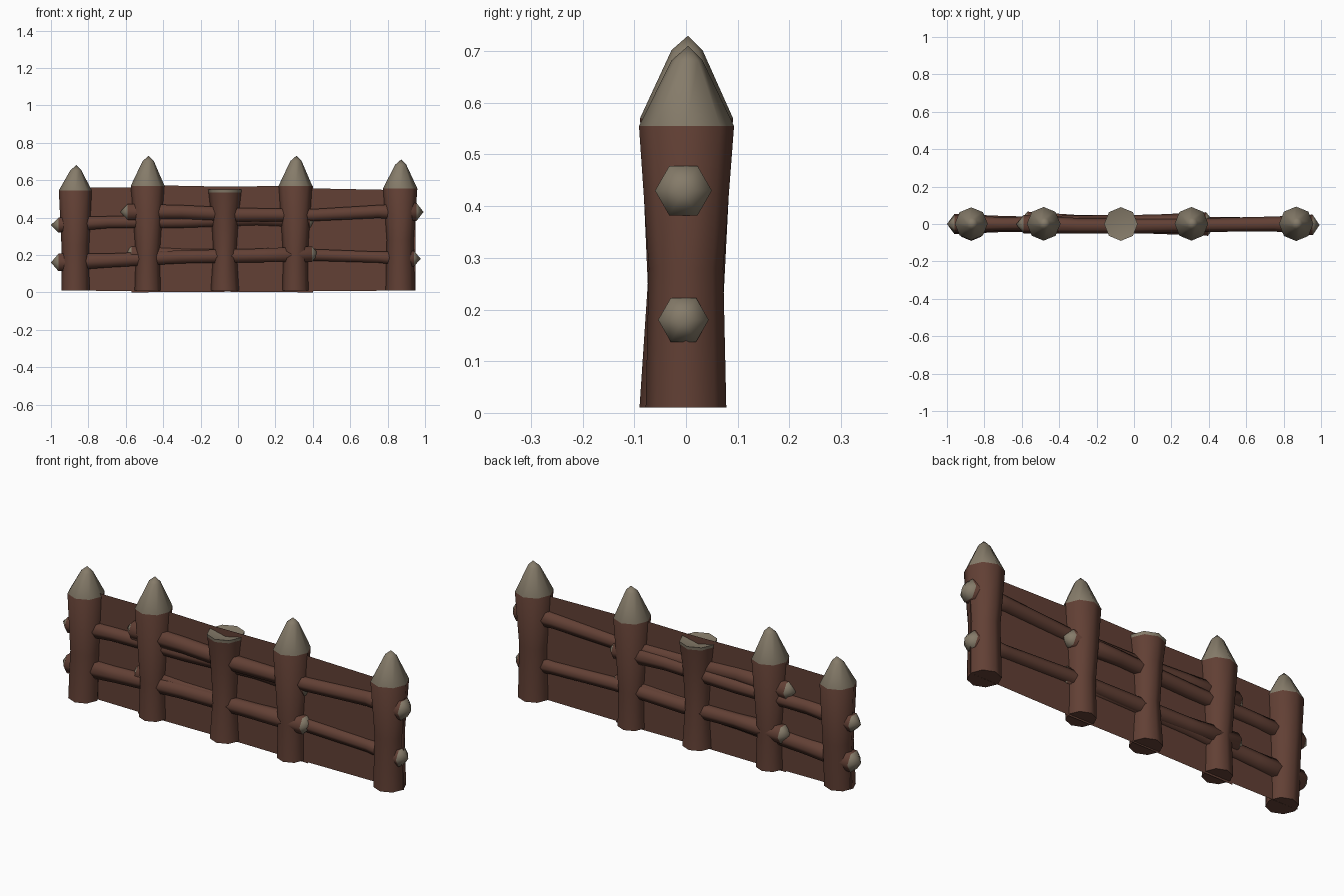
import bpy, bmesh, math
from mathutils import Vector

if "Cube" in bpy.data.objects:
    bpy.data.objects.remove(bpy.data.objects["Cube"])


def material(name, rgb):
    m = bpy.data.materials.new(name)
    m.diffuse_color = (*rgb, 1)
    m.use_nodes = True
    m.node_tree.nodes["Principled BSDF"].inputs["Base Color"].default_value = m.diffuse_color
    return m


BARK = material("brown bark", (0.122, 0.051, 0.035))
CUT = material("cut wood", (0.235, 0.198, 0.142))


def loft(name, rings, sides, along_x=False, cut_from=99, cut_to=99, tips=(None, None), smooth=50):
    """Skin rings of (centre, radius); cut wood below ring cut_from / above cut_to, tips are end points."""
    bm = bmesh.new()
    loops = []
    for c, r in rings:
        loop = []
        for i in range(sides):
            a = 2 * math.pi * i / sides
            u, v = r * math.cos(a), r * math.sin(a)
            off = Vector((0, u, v)) if along_x else Vector((u, v, 0))
            loop.append(bm.verts.new(Vector(c) + off))
        loops.append(loop)
    for k in range(len(loops) - 1):
        for i in range(sides):
            j = (i + 1) % sides
            f = bm.faces.new((loops[k][i], loops[k][j], loops[k + 1][j], loops[k + 1][i]))
            f.material_index = 1 if k >= cut_to else 0
    for loop, tip in ((loops[0], tips[0]), (loops[-1], tips[1])):
        if tip is None:
            bm.faces.new(loop)
            continue
        p = bm.verts.new(tip)
        for i in range(sides):
            f = bm.faces.new((loop[i], loop[(i + 1) % sides], p))
            f.material_index = 1
    bmesh.ops.recalc_face_normals(bm, faces=bm.faces)
    me = bpy.data.meshes.new(name)
    bm.to_mesh(me)
    bm.free()
    me.materials.append(BARK)
    me.materials.append(CUT)
    ob = bpy.data.objects.new(name, me)
    bpy.context.collection.objects.link(ob)
    bpy.ops.object.select_all(action='DESELECT')
    ob.select_set(True)
    bpy.context.view_layer.objects.active = ob
    bpy.ops.object.shade_smooth_by_angle(angle=math.radians(smooth))
    return ob


# Upright posts with sharpened tips: x, bottom r, waist r, waist z, top r, shoulder z, tip z, bottom y
posts = [(-0.87, 0.075, 0.074, 0.25, 0.088, 0.545, 0.68, -0.015),
         (-0.483, 0.070, 0.064, 0.20, 0.090, 0.57, 0.73, 0.0),
         (0.307, 0.070, 0.066, 0.20, 0.090, 0.57, 0.73, 0.0),
         (0.867, 0.078, 0.072, 0.28, 0.092, 0.555, 0.71, 0.0)]
for x, rb, rw, zw, rt, zs, zt, yb in posts:
    loft("sharpened_post",
         [((x, yb, 0.01), rb), ((x, 0, zw), rw), ((x, 0.001, zs), rt),
          ((x + 0.003, 0.002, zt - 0.028), 0.03)],
         8, cut_to=2, tips=(None, (x + 0.005, 0.004, zt)))

# Broken middle post with a slightly hollow cut top
loft("broken_post",
     [((-0.07, 0, 0.01), 0.076), ((-0.07, 0, 0.22), 0.062), ((-0.07, 0, 0.42), 0.074),
      ((-0.07, 0, 0.535), 0.088), ((-0.07, 0, 0.55), 0.09)],
     8, cut_to=3, tips=(None, (-0.07, 0, 0.53)))

# Horizontal rails with pointed ends, each a path of (x, y, z, radius)
rails = {
    "upper_left_rail": [(-0.96, 0, 0.36, 0.046), (-0.7, 0, 0.375, 0.037), (-0.3, 0.008, 0.378, 0.038),
                        (0.1, 0.012, 0.392, 0.038), (0.385, 0.018, 0.385, 0.045)],
    "upper_right_rail": [(-0.59, -0.002, 0.43, 0.050), (-0.3, -0.01, 0.43, 0.042), (0.0, -0.01, 0.415, 0.042),
                         (0.4, -0.005, 0.413, 0.037), (0.75, 0, 0.432, 0.040), (0.955, -0.005, 0.43, 0.055)],
    "lower_left_rail": [(-0.96, 0, 0.16, 0.054), (-0.7, 0, 0.17, 0.043), (-0.3, -0.006, 0.19, 0.040),
                        (0.1, -0.01, 0.197, 0.042), (0.395, -0.015, 0.205, 0.048)],
    "lower_right_rail": [(-0.57, 0.018, 0.205, 0.048), (-0.3, 0.01, 0.2, 0.038), (0.0, 0.008, 0.195, 0.040),
                         (0.4, 0.002, 0.2, 0.036), (0.75, 0, 0.188, 0.034), (0.94, -0.005, 0.18, 0.049)],
}
for name, path in rails.items():
    (ax, ay, az, _), (bx, by, bz, _) = path[0], path[-1]
    loft(name, [((x, y, z), r) for x, y, z, r in path], 6, along_x=True,
         tips=((ax - 0.04, ay, az), (bx + 0.037, by, bz)), smooth=62)

# Two thin overlapping panels behind the rails
panels = {"left_panel": (0.001, [(-0.945, 0.01), (0.40, 0.0), (0.40, 0.57), (-0.945, 0.558)]),
          "right_panel": (-0.001, [(-0.57, 0.0), (0.95, 0.01), (0.95, 0.545), (-0.57, 0.575)])}
for name, (y, pts) in panels.items():
    me = bpy.data.meshes.new(name)
    me.from_pydata([(x, y, z) for x, z in pts], [], [(0, 1, 2, 3)])
    me.materials.append(BARK)
    bpy.context.collection.objects.link(bpy.data.objects.new(name, me))
